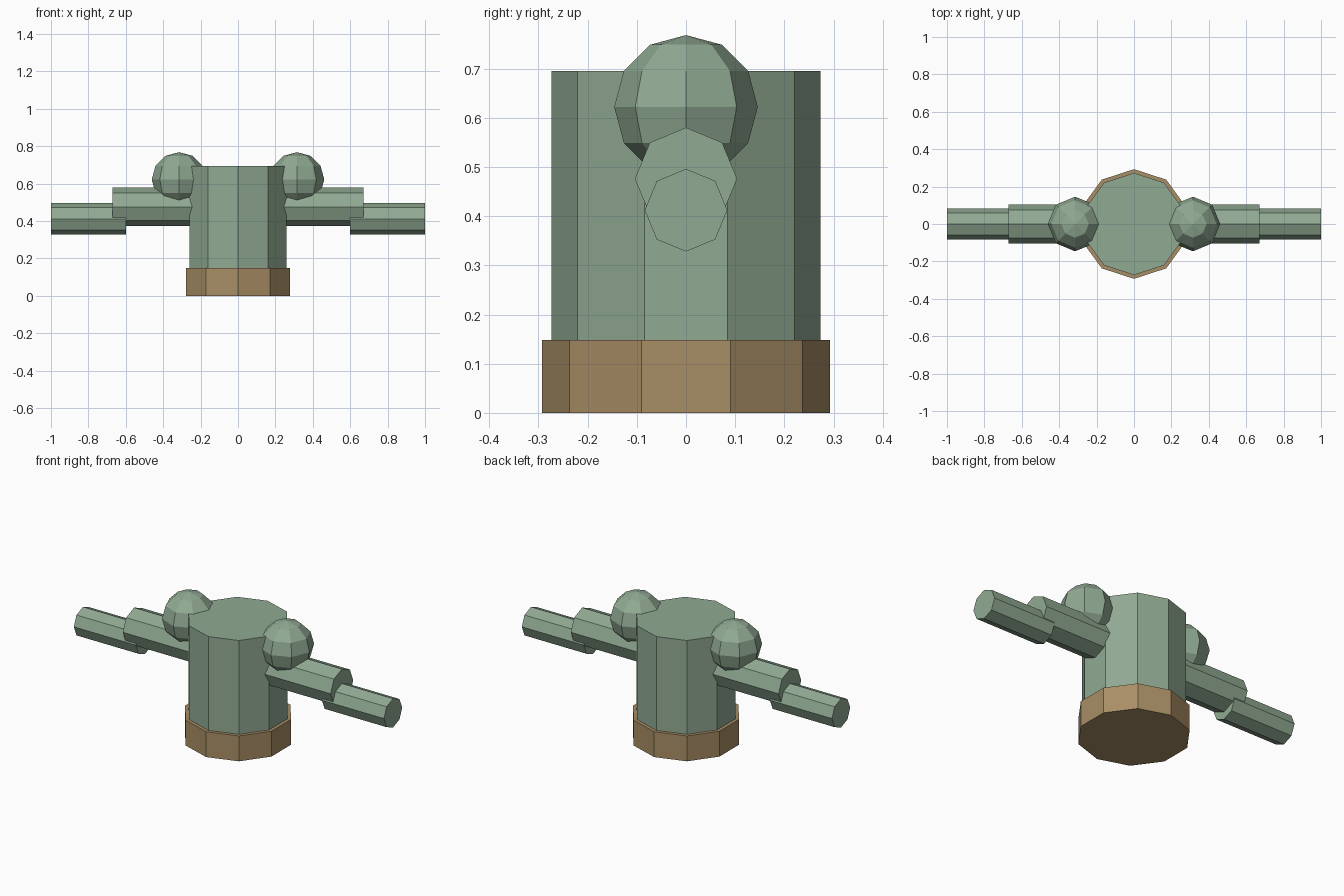
import bpy
from math import pi

if "Cube" in bpy.data.objects:
    bpy.data.objects.remove(bpy.data.objects["Cube"])


def material(name, rgb):
    m = bpy.data.materials.new(name)
    m.diffuse_color = (*rgb, 1)
    m.use_nodes = True
    m.node_tree.nodes["Principled BSDF"].inputs["Base Color"].default_value = m.diffuse_color
    return m


green = material("green", (0.28, 0.40, 0.29))
brown = material("brown", (0.39, 0.27, 0.13))


def finish(name, mat):
    ob = bpy.context.object
    ob.name = name
    ob.data.materials.append(mat)


def upright(name, sides, r, z0, z1, mat):
    bpy.ops.mesh.primitive_cylinder_add(
        vertices=sides, radius=r, depth=z1 - z0, location=(0, 0, (z0 + z1) / 2))
    finish(name, mat)


def limb(name, r, x0, x1, z, mat):
    bpy.ops.mesh.primitive_cylinder_add(
        vertices=8, radius=r, depth=abs(x1 - x0),
        location=((x0 + x1) / 2, 0, z), rotation=(0, pi / 2, 0))
    finish(name, mat)


# Ten-sided body and waistband
upright("waistband", 10, 0.293, 0.0, 0.148, brown)
upright("torso", 10, 0.273, 0.148, 0.695, green)

# Shoulders and arms on both sides
for side, s in (("left", -1), ("right", 1)):
    bpy.ops.mesh.primitive_uv_sphere_add(
        segments=8, ring_count=6, radius=0.146, location=(s * 0.315, 0, 0.622))
    finish(side + "_shoulder", green)
    limb(side + "_upper_arm", 0.104, s * 0.22, s * 0.67, 0.476, green)
    limb(side + "_forearm", 0.084, s * 0.60, s * 1.0, 0.412, green)
